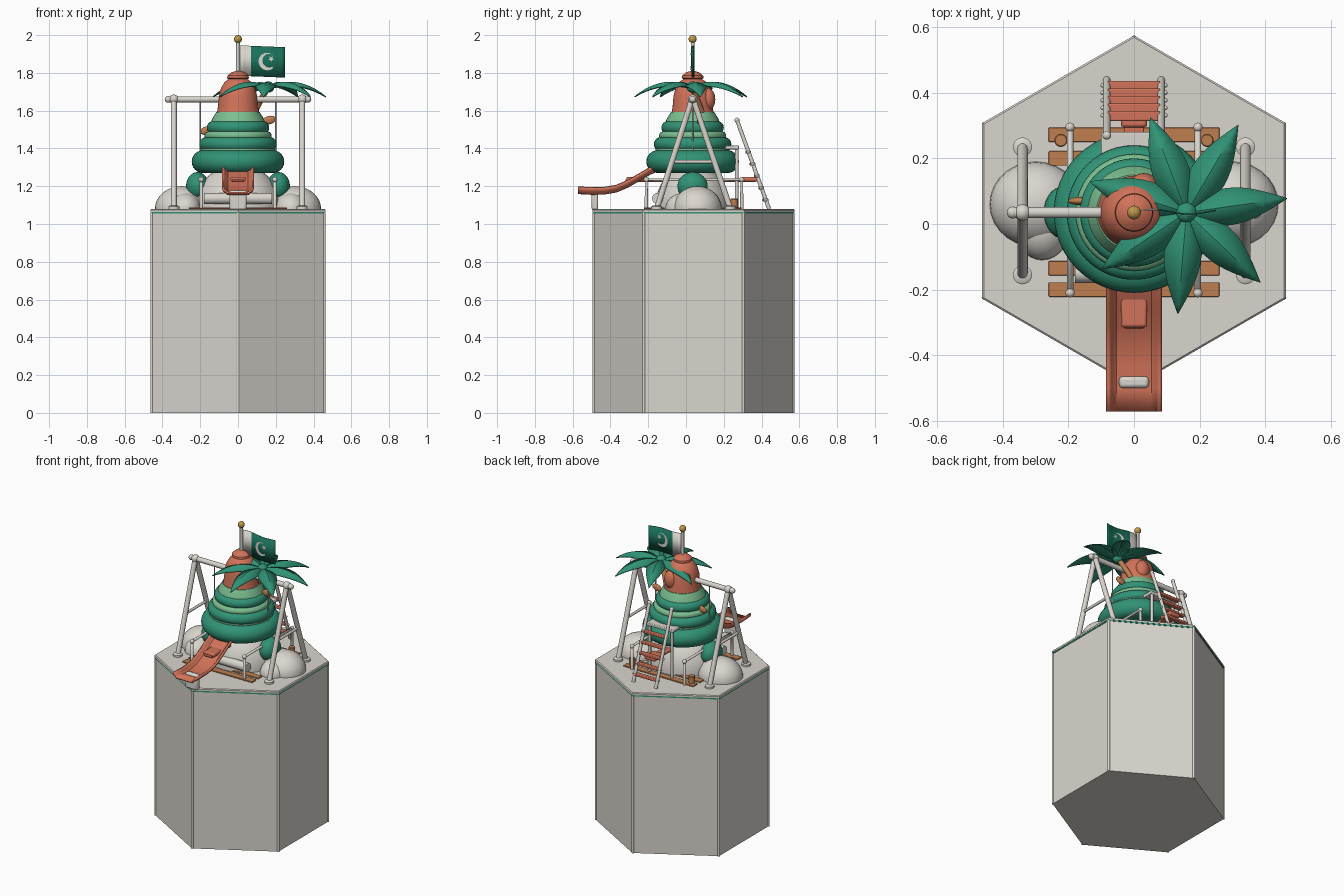
import bpy, bmesh, math
from mathutils import Vector

if "Cube" in bpy.data.objects:
    bpy.data.objects.remove(bpy.data.objects["Cube"])


def material(name, r, g, b):
    m = bpy.data.materials.new(name)
    m.use_nodes = True
    m.diffuse_color = (r, g, b, 1)
    m.node_tree.nodes["Principled BSDF"].inputs["Base Color"].default_value = (r, g, b, 1)
    return m


WHITE = material("warm white", 0.70, 0.67, 0.62)
GREEN = material("leaf green", 0.03, 0.29, 0.18)
DEEP = material("deep green", 0.01, 0.16, 0.10)
LIGHT = material("light green", 0.20, 0.52, 0.28)
CORAL = material("coral", 0.64, 0.17, 0.10)
WOOD = material("wood brown", 0.52, 0.21, 0.08)
GOLD = material("gold", 0.52, 0.32, 0.07)
CY = 0.035  # shared centre line of tower and swing
DECK = 1.08


def make(name, verts, faces, *mats, smooth=True):
    me = bpy.data.meshes.new(name)
    me.from_pydata([tuple(v) for v in verts], [], faces)
    bm = bmesh.new()
    bm.from_mesh(me)
    bmesh.ops.recalc_face_normals(bm, faces=bm.faces)
    bm.to_mesh(me)
    bm.free()
    ob = bpy.data.objects.new(name, me)
    bpy.context.collection.objects.link(ob)
    for m in mats:
        me.materials.append(m)
    if smooth:
        bpy.ops.object.select_all(action='DESELECT')
        ob.select_set(True)
        bpy.context.view_layer.objects.active = ob
        bpy.ops.object.shade_smooth_by_angle(angle=math.radians(35))
    return ob


def lathe(name, profile, mat, seg=40, center=(0, CY, 0), phase=0.0):
    """Spin (radius, z) points about z and cap both ends."""
    c = Vector(center)
    verts, faces = [], []
    for r, z in profile:
        for i in range(seg):
            a = phase + math.tau * i / seg
            verts.append(c + Vector((r * math.cos(a), r * math.sin(a), z)))
    for j in range(len(profile) - 1):
        for i in range(seg):
            k = (i + 1) % seg
            faces.append((j * seg + i, j * seg + k, (j + 1) * seg + k, (j + 1) * seg + i))
    faces.append(tuple(range(seg)))
    faces.append(tuple(range((len(profile) - 1) * seg, len(profile) * seg)))
    return make(name, verts, faces, mat)


def box(name, lo, hi, mat, bevel=0.004):
    v = [(x, y, z) for x in (lo[0], hi[0]) for y in (lo[1], hi[1]) for z in (lo[2], hi[2])]
    f = [(0, 1, 3, 2), (4, 6, 7, 5), (0, 4, 5, 1), (2, 3, 7, 6), (0, 2, 6, 4), (1, 5, 7, 3)]
    ob = make(name, v, f, mat)
    if bevel:
        mod = ob.modifiers.new("soft edges", 'BEVEL')
        mod.width, mod.segments = bevel, 2
    return ob


def ball(name, loc, size, mat, rot=(0, 0, 0)):
    bpy.ops.mesh.primitive_uv_sphere_add(segments=28, ring_count=16, location=loc, rotation=rot)
    ob = bpy.context.object
    ob.name, ob.scale = name, size
    ob.data.materials.append(mat)
    bpy.ops.object.shade_smooth()
    return ob


def tube(name, points, r, mat, smooth=False):
    cu = bpy.data.curves.new(name, 'CURVE')
    cu.dimensions, cu.bevel_depth, cu.bevel_resolution = '3D', r, 3
    cu.use_fill_caps = True
    sp = cu.splines.new('NURBS' if smooth else 'POLY')
    sp.points.add(len(points) - 1)
    for p, co in zip(sp.points, points):
        p.co = (*co, 1)
    if smooth:
        sp.use_endpoint_u, sp.order_u = True, 3
    cu.materials.append(mat)
    ob = bpy.data.objects.new(name, cu)
    bpy.context.collection.objects.link(ob)
    return ob


# Hexagonal pedestal with trim line and deck
HEX = dict(seg=6, center=(0, 0.04, 0), phase=math.pi / 2)
body = lathe("pedestal", [(0.53, 0), (0.53, 1.056)], WHITE, **HEX)
lathe("deck_trim", [(0.533, 1.055), (0.533, 1.065)], GREEN, **HEX)
lathe("deck", [(0.535, 1.064), (0.535, 1.075), (0.529, DECK)], WHITE, **HEX)
for i in range(6):
    a = math.pi / 2 + i * math.tau / 6
    x, y = 0.527 * math.cos(a), 0.04 + 0.527 * math.sin(a)
    tube("corner_bead", [(x, y, 0.0), (x, y, 1.06)], 0.008, WHITE)

# Mound, boulders and bushes
ball("mound", (0, CY, DECK), (0.23, 0.20, 0.24), WHITE)
for s in (-1, 1):
    ball("boulder", (s * 0.30, 0.06, DECK), (0.14, 0.13, 0.12), WHITE)
    ball("small_boulder", (s * 0.28, -0.01, DECK), (0.085, 0.10, 0.085), WHITE)
    ball("bush", (s * 0.215, CY, 1.20), (0.06, 0.08, 0.075), GREEN)


# Tiered tower: rounded rings stacked under a bell top
def ring(name, r, z0, z1, mat):
    h = (z1 - z0) / 2
    prof = [(r - h + h * math.cos(t), (z0 + z1) / 2 + h * math.sin(t))
            for t in [math.radians(d) for d in range(-90, 91, 15)]]
    lathe(name, prof, mat, 48)


ring("lower_tier", 0.245, 1.27, 1.39, GREEN)
ring("lower_light_band", 0.197, 1.37, 1.42, LIGHT)
ring("middle_tier", 0.205, 1.385, 1.46, GREEN)
ring("middle_light_band", 0.178, 1.445, 1.49, LIGHT)
ring("upper_tier", 0.165, 1.475, 1.545, GREEN)
lathe("upper_light_band", [(0.145, 1.53), (0.138, 1.555), (0.115, 1.592)], LIGHT)
lathe("bell_top", [(0.112, 1.585), (0.106, 1.62), (0.101, 1.68), (0.09, 1.72),
                   (0.07, 1.753), (0.045, 1.77), (0.01, 1.777)], CORAL)
lathe("bell_cap", [(0.035, 1.76), (0.058, 1.772), (0.056, 1.785), (0.035, 1.803), (0.01, 1.81)], CORAL)
ball("bell_bump", (0.03, CY + 0.08, 1.66), (0.045, 0.04, 0.06), CORAL)
for s, z in ((-1, 1.495), (1, 1.55)):
    ball("wooden_paddle", (s * 0.165, 0.07, z), (0.037, 0.012, 0.022), WOOD, (0, -0.25, 0))

# Flagpole and flag
tube("flagpole", [(0, CY, 1.79), (0, CY, 1.97)], 0.010, WHITE)
ball("pole_knob", (0, CY, 1.979), (0.021, 0.021, 0.021), GOLD)


def wave(x):
    return CY + 0.007 * math.sin(x * 28)


def droop(x, z):
    return z - 0.04 * x


cols = [0.01 + 0.02 * i for i in range(13)]
fv = [(x, wave(x), droop(x, z)) for x in cols for z in (1.785, 1.946)]
flag = make("flag", fv, [(2 * i, 2 * i + 2, 2 * i + 3, 2 * i + 1) for i in range(12)], WHITE, DEEP)
for p in flag.data.polygons:
    p.material_index = int(p.center.x > 0.07)
flag.modifiers.new("cloth", 'SOLIDIFY').thickness = 0.004


def emblem(name, outline, faces):
    for s in (-1, 1):
        make(name, [(x, wave(x) + s * 0.0045, droop(x, z)) for x, z in outline], faces, WHITE, smooth=False)


arc = [math.radians(75 + 270 * i / 24) - math.radians(75) + 0.6 for i in range(25)]
outer = [(0.155 + 0.046 * math.cos(a), 1.866 + 0.046 * math.sin(a)) for a in arc]
inner = [(0.165 + 0.036 * math.cos(a), 1.871 + 0.036 * math.sin(a)) for a in arc]
emblem("flag_crescent", outer + inner, [(i, i + 1, i + 26, i + 25) for i in range(24)])
star = [(0.176 + r * math.cos(i * math.pi / 5 + 1), 1.882 + r * math.sin(i * math.pi / 5 + 1))
        for i, r in enumerate([0.017, 0.007] * 5)]
emblem("flag_star", star + [(0.176, 1.882)], [(i, (i + 1) % 10, 10) for i in range(10)])

# Palm: leaning trunk and seven drooping fronds
CROWN = Vector((0.16, CY, 1.725))
tube("palm_trunk", [(0.07, 0.10, 1.54), (0.10, 0.07, 1.63), CROWN], 0.016, WOOD, True)
ball("palm_heart", CROWN, (0.032, 0.032, 0.03), GREEN)
for i in range(7):
    a = math.radians(8 + i * 360 / 7)
    out, side = Vector((math.cos(a), math.sin(a), 0)), Vector((-math.sin(a), math.cos(a), 0))
    verts = []
    for j in range(13):
        t = j / 12
        w = 0.056 * math.sin(math.pi * (0.04 + 0.96 * t) ** 0.85) + 0.001
        mid = CROWN + out * 0.31 * t + Vector((0, 0, 0.15 * t - 0.20 * t * t))
        verts += [mid + side * w - Vector((0, 0, 0.35 * w)), mid, mid - side * w - Vector((0, 0, 0.35 * w))]
    faces = [(3 * j + k, 3 * j + k + 1, 3 * j + k + 4, 3 * j + k + 3) for j in range(12) for k in (0, 1)]
    frond = make("palm_frond", verts, faces, GREEN)
    frond.modifiers.new("leaf", 'SOLIDIFY').thickness = 0.006

# Swing frame
tube("swing_beam", [(-0.37, CY, 1.66), (0.37, CY, 1.66)], 0.017, WHITE)
for s in (-1, 1):
    x = s * 0.34
    ball("beam_joint", (x, CY, 1.66), (0.025, 0.025, 0.025), WHITE)
    ball("beam_end", (s * 0.37, CY, 1.66), (0.018, 0.018, 0.018), WHITE)
    for y in (-0.155, 0.235):
        tube("swing_leg", [(x, y, DECK), (x, CY, 1.67)], 0.016, WHITE)
        lathe("leg_foot", [(0.029, DECK), (0.029, 1.092), (0.02, 1.098)], WHITE, 20, (x, y, 0))
    tube("leg_brace", [(x, -0.07, 1.33), (x, 0.15, 1.33)], 0.009, WHITE)
    tube("swing_rope", [(s * 0.2, CY, 1.36), (s * 0.2, CY, 1.66)], 0.004, WHITE)

# Low guard rails, log bench, deck boards and stumps
for s in (-1, 1):
    x = s * 0.195
    tube("guard_rail", [(x, -0.21, DECK), (x, -0.21, 1.235), (x, 0.295, 1.235), (x, 0.295, DECK)], 0.010, WHITE)
    for y in (-0.21, 0.295):
        ball("rail_knob", (x, y, 1.235), (0.014, 0.014, 0.014), WHITE)
    lathe("stump", [(0.02, DECK), (0.02, 1.13), (0.017, 1.134)], WOOD, 20, (s * 0.223, 0.255, 0))
tube("log_bench", [(-0.18, -0.15, 1.135), (0.18, -0.15, 1.135)], 0.03, WHITE)
for y in (-0.20, -0.135, 0.20, 0.272):
    box("deck_board", (-0.26, y - 0.022, DECK), (0.26, y + 0.022, 1.088), WOOD, 0.002)

# Slide: trough swept along a curved path
path = [(-0.572, 1.172), (-0.50, 1.168), (-0.43, 1.17), (-0.37, 1.18), (-0.31, 1.205),
        (-0.25, 1.24), (-0.19, 1.275), (-0.10, 1.31)]
cross = [(-0.08, 0.025), (-0.074, 0.008), (-0.055, -0.008), (0.055, -0.008), (0.074, 0.008), (0.08, 0.025)]
sv = [(x, y, z + h) for y, z in path for x, h in cross]
n = len(cross)
sf = [(n * j + i, n * j + i + 1, n * j + n + i + 1, n * j + n + i) for j in range(len(path) - 1) for i in range(n - 1)]
slide = make("slide", sv, sf, CORAL)
solid = slide.modifiers.new("wall", 'SOLIDIFY')
solid.thickness, solid.offset = 0.012, 0
box("slide_support", (-0.045, -0.50, DECK - 0.005), (0.045, -0.465, 1.178), WHITE, 0.01)

# Seesaw plank with a seat at each end
box("seesaw_plank", (-0.03, -0.32, 1.222), (0.03, 0.37, 1.236), CORAL)
for y in (-0.265, 0.345):
    box("seesaw_seat", (-0.04, y - 0.05, 1.225), (0.04, y + 0.045, 1.25), CORAL, 0.008)

# Ladder with landing
box("landing", (-0.10, 0.17, 1.395), (0.10, 0.28, 1.415), WHITE)
for s in (-1, 1):
    x = s * 0.083
    tube("ladder_rail", [(x, 0.27, 1.55), (x, 0.44, DECK)], 0.011, WHITE)
    ball("ladder_rail_tip", (x, 0.27, 1.55), (0.013, 0.013, 0.013), WHITE)
    tube("landing_post", [(x, 0.268, DECK), (x, 0.268, 1.41)], 0.010, WHITE)
for i in range(5):
    t = 0.1 + 0.135 * i
    y, z = 0.44 - 0.17 * t, DECK + 0.47 * t
    box("ladder_step", (-0.08, y - 0.017, z - 0.008), (0.08, y + 0.013, z + 0.008), CORAL)
    for s in (-1, 1):
        ball("step_bolt", (s * 0.096, y, z), (0.006, 0.007, 0.007), WHITE)
